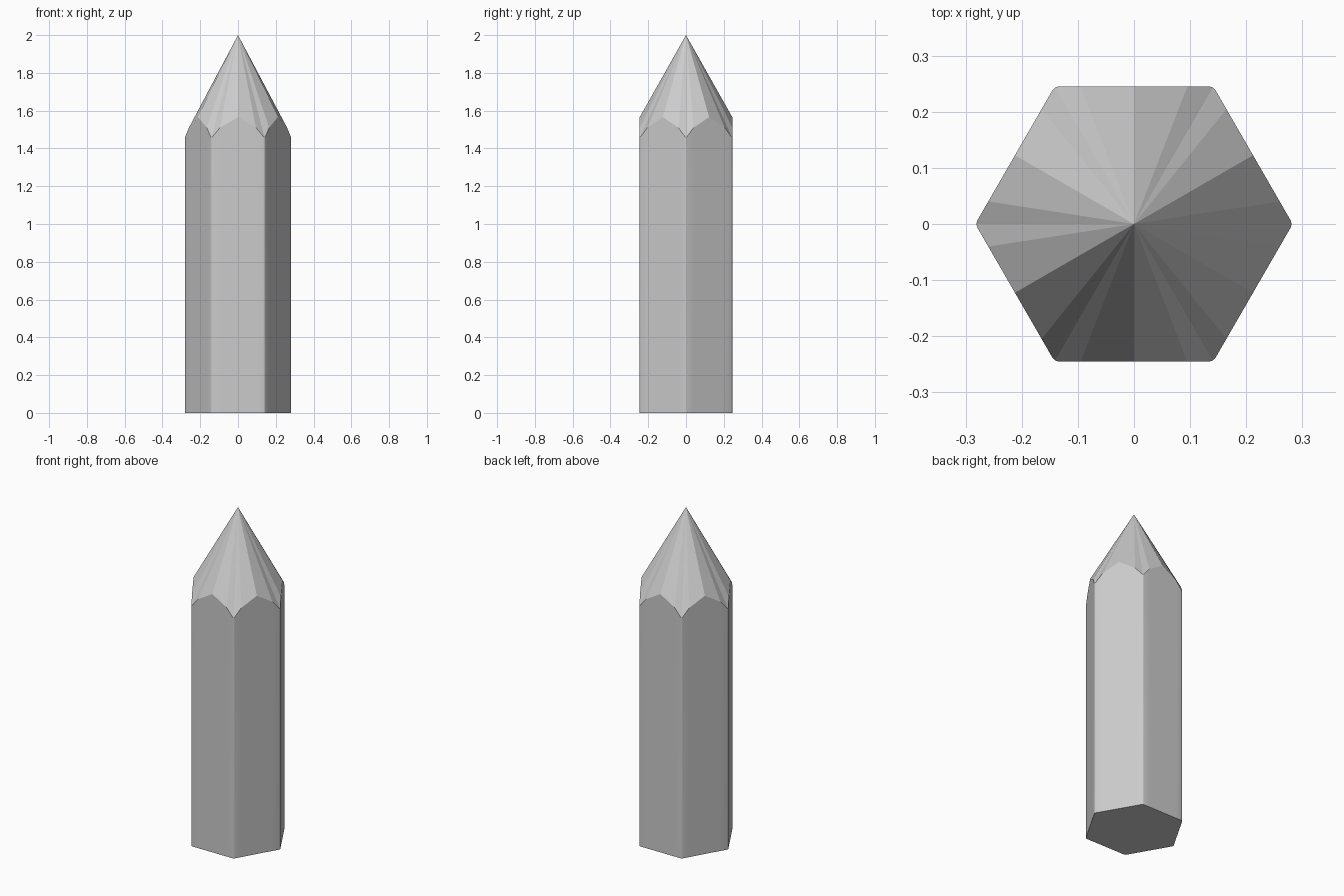
import bpy, bmesh
from math import pi, tan
from mathutils import Vector, Matrix

if "Cube" in bpy.data.objects:
    bpy.data.objects.remove(bpy.data.objects["Cube"])

APOTHEM = 0.245
FILLET = 0.012
TIP_Z = 2.0
HALF = APOTHEM * tan(pi / 6)          # half length of a sharp hexagon side
FLAT = HALF - FILLET * tan(pi / 6)    # where the rounded corner begins

# Half of one side, from the middle of the flat to the corner: (along side, seam height)
side = [(0.0, 1.566), (0.095, 1.51), (FLAT, 1.463)]


def outline():
    """Rounded hexagon with the scalloped seam height stored in z."""
    pts = []
    for k in range(6):
        rot = Matrix.Rotation(k * pi / 3 + pi / 6, 3, 'Z')
        for t, z in [(-t, z) for t, z in reversed(side[1:])] + side:
            pts.append(rot @ Vector((APOTHEM, t, z)))
        # middle of the rounded corner
        centre = Matrix.Rotation(k * pi / 3 + pi / 3, 3, 'Z')
        reach = (APOTHEM - FILLET) / 0.8660254 + FILLET
        pts.append(centre @ Vector((reach, 0, 1.458)))
    return pts


def make(name, bm):
    bmesh.ops.recalc_face_normals(bm, faces=bm.faces)
    mesh = bpy.data.meshes.new(name)
    bm.to_mesh(mesh)
    bm.free()
    obj = bpy.data.objects.new(name, mesh)
    bpy.context.collection.objects.link(obj)
    return obj


# Hexagonal barrel, sharpened cone and flat base in one closed mesh
bm = bmesh.new()
seam = [bm.verts.new(p) for p in outline()]
base = [bm.verts.new((v.co.x, v.co.y, 0)) for v in seam]
tip = bm.verts.new((0, 0, TIP_Z))
n = len(seam)
for i in range(n):
    j = (i + 1) % n
    # Barrel is softly rounded at its corners
    barrel = bm.faces.new((base[i], base[j], seam[j], seam[i]))
    barrel.smooth = True
    # Cone facets stay flat
    bm.faces.new((seam[i], seam[j], tip))
    bm.edges.get((seam[i], seam[j])).smooth = False
    bm.edges.get((base[i], base[j])).smooth = False
bm.faces.new(list(reversed(base)))
make("pencil_body", bm)
